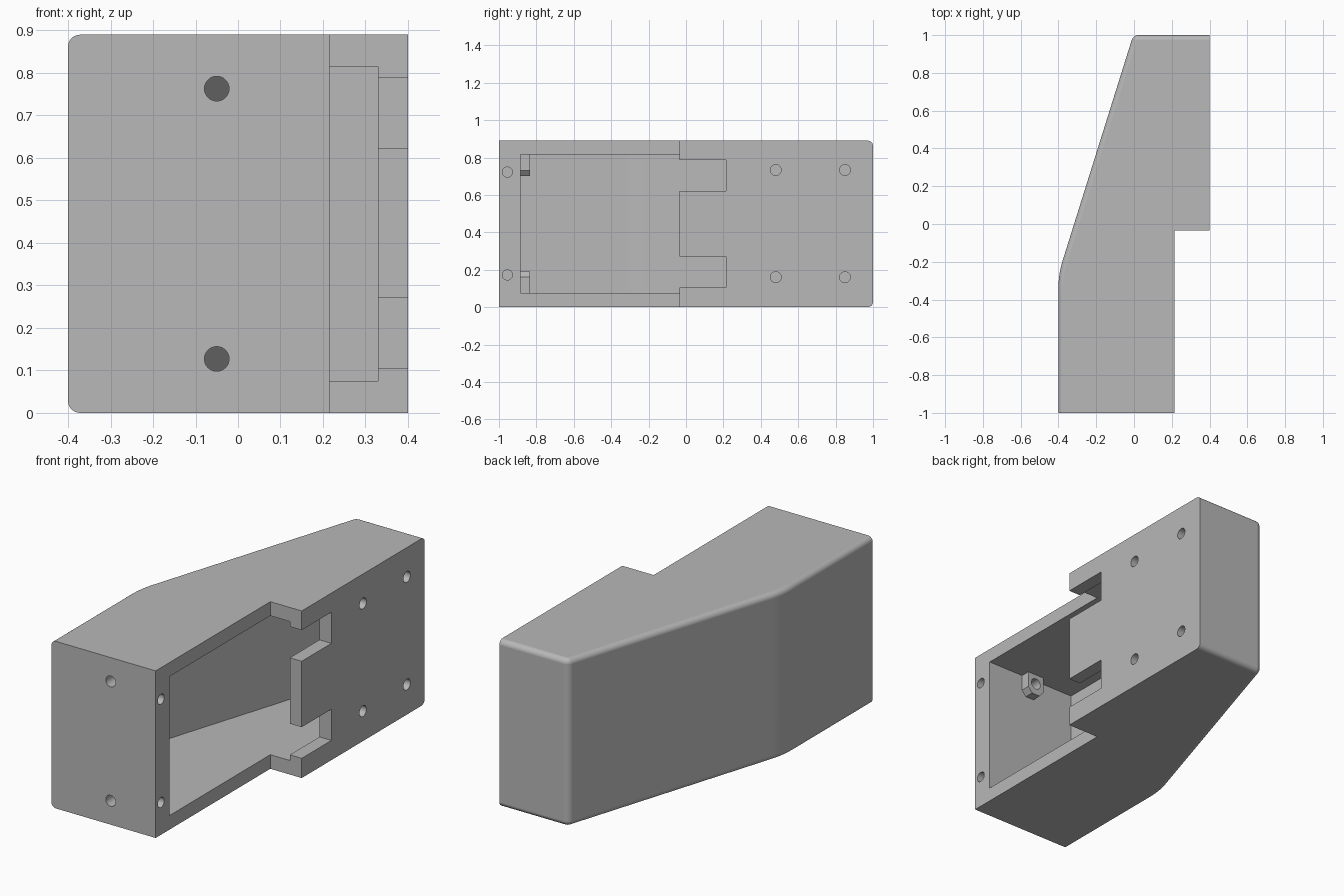
import bpy, bmesh, math
from mathutils import Matrix, Vector

if "Cube" in bpy.data.objects:
    bpy.data.objects.remove(bpy.data.objects["Cube"], do_unlink=True)

HEIGHT = 0.89
MID = HEIGHT / 2
SLOPE = 0.3136          # sideways lean of the slanted wall
WALL = 0.075

grey = bpy.data.materials.new("plain_grey")
grey.use_nodes = True
grey.diffuse_color = (0.48, 0.48, 0.48, 1)
grey.node_tree.nodes["Principled BSDF"].inputs["Base Color"].default_value = (0.48, 0.48, 0.48, 1)


def finish(bm, name):
    bmesh.ops.recalc_face_normals(bm, faces=bm.faces[:])
    mesh = bpy.data.meshes.new(name)
    bm.to_mesh(mesh)
    bm.free()
    mesh.materials.append(grey)
    obj = bpy.data.objects.new(name, mesh)
    bpy.context.collection.objects.link(obj)
    return obj


def prism(bm, points, axis, low, high):
    """Extrude a flat outline; axis 2 uses (x, y) points, axis 1 uses (x, z)."""
    def place(p, d):
        return (p[0], p[1], d) if axis == 2 else (p[0], d, p[1])
    bottom = [bm.verts.new(place(p, low)) for p in points]
    top = [bm.verts.new(place(p, high)) for p in points]
    bm.faces.new(bottom[::-1])
    bm.faces.new(top)
    for i in range(len(points)):
        j = (i + 1) % len(points)
        bm.faces.new((bottom[i], bottom[j], top[j], top[i]))
    bm.normal_update()
    bmesh.ops.recalc_face_normals(bm, faces=bm.faces[:])


def box(bm, low, high):
    prism(bm, [(low[0], low[1]), (high[0], low[1]), (high[0], high[1]), (low[0], high[1])],
          2, low[2], high[2])


def hole(bm, centre, axis, radius, depth):
    turn = Matrix.Rotation(math.pi / 2, 4, "Y" if axis == "X" else "X")
    bmesh.ops.create_cone(bm, cap_ends=True, segments=32, radius1=radius, radius2=radius,
                          depth=depth, matrix=Matrix.Translation(centre) @ turn)


def bend(x, y, tangent, steps=10):
    """Rounded bend from the slanted wall down into the straight wall."""
    angle = math.atan(SLOPE)
    radius = tangent / math.tan(angle / 2)
    return [(x + radius * (1 - math.cos(a)), y - tangent + radius * math.sin(a))
            for a in (angle * (1 - i / steps) for i in range(steps + 1))]


def combine(target, tool, operation):
    mod = target.modifiers.new("combine", "BOOLEAN")
    mod.operation = operation
    mod.solver = "EXACT"
    mod.object = tool
    bpy.context.view_layer.objects.active = target
    bpy.ops.object.modifier_apply(modifier=mod.name)
    bpy.data.objects.remove(tool, do_unlink=True)


# Outer shell: stepped, tapered outline with rounded back and left edges
bm = bmesh.new()
prism(bm, [(-0.4, -1), (0.215, -1), (0.215, -0.035), (0.4, -0.035), (0.4, 1), (-0.004, 1)]
      + bend(-0.4, -0.264, 0.075), 2, 0, HEIGHT)


def is_rounded(edge):
    a, b = (v.co for v in edge.verts)
    if abs(a.z - b.z) > 0.1:
        return a.y > 0.99 and a.x < 0.1
    on_back = a.y > 0.99 and b.y > 0.99
    on_left = max(a.x, b.x) < 0.1
    return on_back or on_left


bmesh.ops.bevel(bm, geom=[e for e in bm.edges if is_rounded(e)], offset=0.028,
                segments=6, profile=0.5, affect="EDGES")
housing = finish(bm, "housing")

# Hollow inside, open on the right-hand face
bm = bmesh.new()
prism(bm, [(-0.325, -0.885), (0.26, -0.885), (0.26, -0.1), (0.33, -0.1), (0.33, 0.925),
           (0.052, 0.925)] + bend(-0.325, -0.275, 0.064), 2, WALL, HEIGHT - WALL)
combine(housing, finish(bm, "cavity_cutter"), "DIFFERENCE")

# Screw tabs on the inside of the front wall, mirrored top and bottom
bm = bmesh.new()
for side in (-1, 1):
    outline = [(-0.05, 0.39), (-0.05, 0.285), (-0.025, 0.255),
               (0.025, 0.255), (0.05, 0.285), (0.05, 0.39)]
    prism(bm, [(x - 0.05, MID + side * z) for x, z in outline], 1, -0.91, -0.835)
combine(housing, finish(bm, "screw_tabs"), "UNION")

# Notches in the cover plate and all screw holes
bm = bmesh.new()
for z in (0.105, 0.622):
    box(bm, (0.3, -0.15, z), (0.45, 0.215, z + 0.166))
for z in (0.127, 0.763):
    hole(bm, Vector((-0.05, -0.92, z)), "Y", 0.029, 0.3)
for z in (0.172, 0.722):
    hole(bm, Vector((0.16, -0.955, z)), "X", 0.027, 0.2)
for z in (0.16, 0.733):
    for y in (0.48, 0.85):
        hole(bm, Vector((0.37, y, z)), "X", 0.029, 0.16)
combine(housing, finish(bm, "hole_cutter"), "DIFFERENCE")

# Smooth the curves, keep the corners crisp
bpy.ops.object.select_all(action="DESELECT")
housing.select_set(True)
bpy.context.view_layer.objects.active = housing
bpy.ops.object.shade_smooth_by_angle(angle=math.radians(30))
weighted = housing.modifiers.new("even_shading", "WEIGHTED_NORMAL")
weighted.keep_sharp = True
